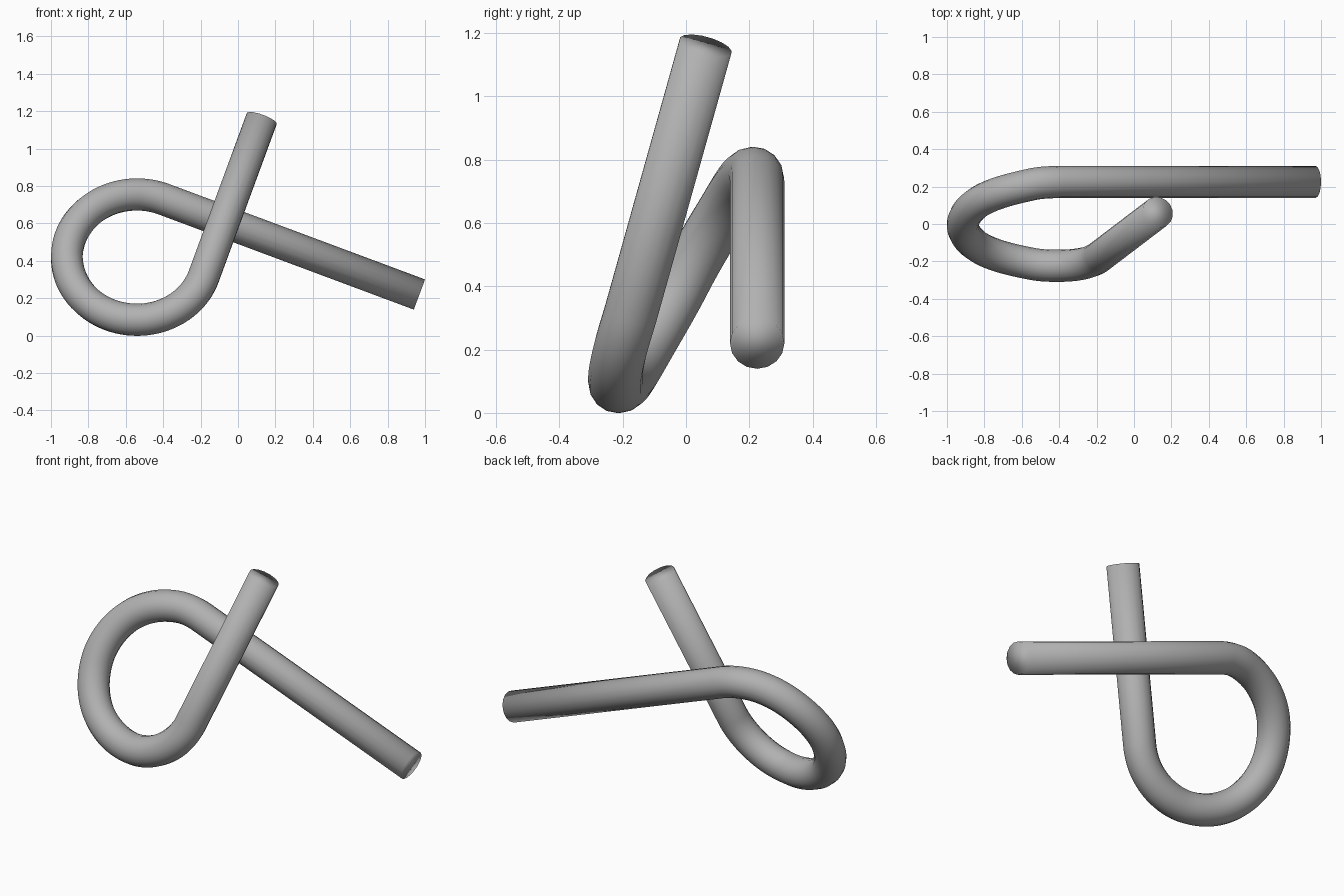
import bpy
import bmesh
from math import cos, sin, radians

if "Cube" in bpy.data.objects:
    bpy.data.objects.remove(bpy.data.objects["Cube"])

RADIUS = 0.086
CX, CZ, A, B = -0.54, 0.42, 0.375, 0.335   # loop centre and radii seen from the front

# depth (y) of the loop against its angle
KEYS = [(44, .225), (68, .225), (90, .213), (135, .132), (180, -.005), (225, -.138),
        (270, -.214), (295, -.223), (318, -.209), (342, -.174), (366, -.13)]


def depth(t):
    """Smooth interpolation through the depth keys."""
    for i in range(1, len(KEYS) - 2):
        (t0, y0), (t1, y1), (t2, y2), (t3, y3) = KEYS[i - 1:i + 3]
        if t <= t2:
            h = t2 - t1
            m1, m2 = (y2 - y0) / (t2 - t0) * h, (y3 - y1) / (t3 - t1) * h
            u = (t - t1) / h
            return ((2*u**3 - 3*u**2 + 1) * y1 + (u**3 - 2*u**2 + u) * m1
                    + (3*u**2 - 2*u**3) * y2 + (u**3 - u**2) * m2)


# centre line: long arm, loop, short arm
STEPS = 72
path = [(0.97, 0.225, 0.22)]
for i in range(STEPS + 1):
    t = 68 + (342 - 68) * i / STEPS
    path.append((CX + A * cos(radians(t)), depth(t), CZ + B * sin(radians(t))))
path.append((0.127, 0.062, 1.16))

# round rod swept along the centre line
curve = bpy.data.curves.new("looped_rod", 'CURVE')
curve.dimensions = '3D'
curve.bevel_depth = RADIUS
curve.bevel_resolution = 6
curve.use_fill_caps = True
spline = curve.splines.new('POLY')
spline.points.add(len(path) - 1)
for p, co in zip(spline.points, path):
    p.co = (*co, 1)
rod = bpy.data.objects.new("looped_rod", curve)
bpy.context.collection.objects.link(rod)
bpy.context.view_layer.objects.active = rod
rod.select_set(True)
bpy.ops.object.convert(target='MESH')

# weld the end caps and shade smooth throughout
bm = bmesh.new()
bm.from_mesh(rod.data)
bmesh.ops.remove_doubles(bm, verts=bm.verts, dist=0.0005)
bmesh.ops.recalc_face_normals(bm, faces=bm.faces)
for e in bm.edges:
    e.smooth = True
for f in bm.faces:
    f.smooth = True
bm.to_mesh(rod.data)
bm.free()

# darker grey finish
grey = bpy.data.materials.new("dark_grey")
grey.diffuse_color = (0.44, 0.44, 0.44, 1)
grey.use_nodes = True
grey.node_tree.nodes["Principled BSDF"].inputs["Base Color"].default_value = grey.diffuse_color
rod.data.materials.clear()
rod.data.materials.append(grey)
